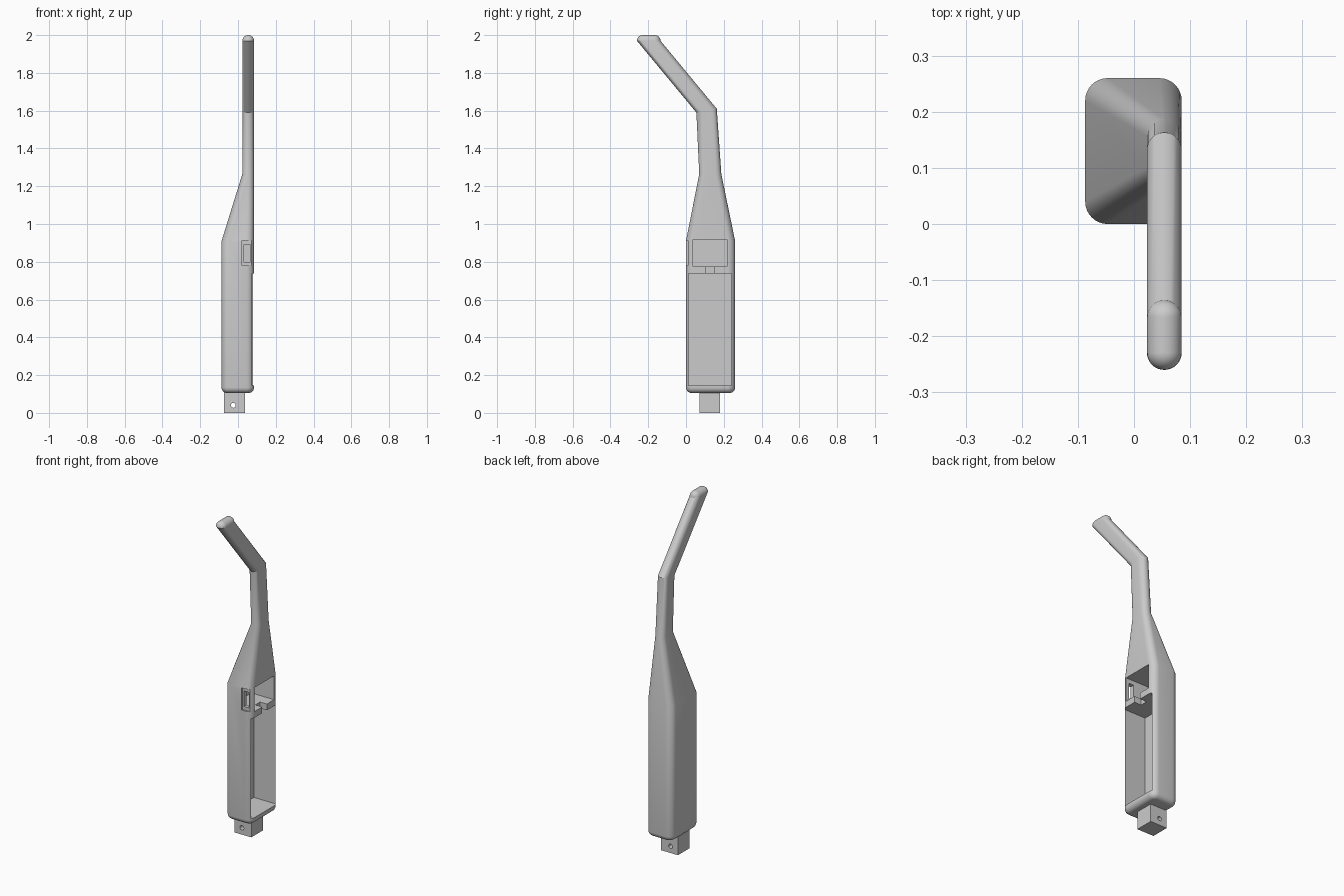
import bpy, bmesh, math

cube = bpy.data.objects.get("Cube")
if cube:
    bpy.data.objects.remove(cube, do_unlink=True)

grey = bpy.data.materials.new("plain grey")
grey.use_nodes = True
grey.diffuse_color = (0.6, 0.6, 0.6, 1)
grey.node_tree.nodes["Principled BSDF"].inputs["Base Color"].default_value = (0.6, 0.6, 0.6, 1)
STEPS = 8


def make_object(name, bm):
    bmesh.ops.recalc_face_normals(bm, faces=bm.faces)
    mesh = bpy.data.meshes.new(name)
    bm.to_mesh(mesh)
    bm.free()
    mesh.materials.append(grey)
    obj = bpy.data.objects.new(name, mesh)
    bpy.context.collection.objects.link(obj)
    return obj


def box(name, x0, x1, y0, y1, z0, z1):
    bm = bmesh.new()
    bmesh.ops.create_cube(bm, size=1)
    for v in bm.verts:
        v.co = ((x0 + x1) / 2 + v.co.x * (x1 - x0),
                (y0 + y1) / 2 + v.co.y * (y1 - y0),
                (z0 + z1) / 2 + v.co.z * (z1 - z0))
    return make_object(name, bm)


def rounded_ring(bm, x0, x1, y0, z0, y1, z1, r, inset=0):
    """Rounded rectangle whose plane may tilt from (y0, z0) to (y1, z1)."""
    ring = []
    for i, (cx, cy) in enumerate(((x1 - r, y1 - r), (x0 + r, y1 - r),
                                  (x0 + r, y0 + r), (x1 - r, y0 + r))):
        for k in range(STEPS + 1):
            a = math.pi / 2 * (i + k / STEPS)
            x = cx + (r - inset) * math.cos(a)
            y = cy + (r - inset) * math.sin(a)
            z = z0 + (z1 - z0) * (y - y0) / (y1 - y0)
            ring.append(bm.verts.new((x, y, z)))
    return ring


def cut(obj, cutters):
    bpy.context.view_layer.objects.active = obj
    for c in cutters:
        mod = obj.modifiers.new("cut", 'BOOLEAN')
        mod.operation = 'DIFFERENCE'
        mod.solver = 'EXACT'
        mod.object = c
        bpy.ops.object.modifier_apply(modifier=mod.name)
        bpy.data.objects.remove(c, do_unlink=True)


def smooth(obj):
    bpy.ops.object.select_all(action='DESELECT')
    obj.select_set(True)
    bpy.context.view_layer.objects.active = obj
    bpy.ops.object.shade_smooth_by_angle(angle=math.radians(25))


# Handle shell: rounded foot, straight grip, taper, neck, bent arm, rounded tip
L, R, NECK = -0.087, 0.085, 0.023
bm = bmesh.new()
rings = []
for k in range(7):
    a = math.pi / 2 * k / 6
    z = 0.135 - 0.03 * math.cos(a)
    rings.append(rounded_ring(bm, L, R, 0, z, 0.26, z, 0.04, 0.03 * (1 - math.sin(a))))
rings.append(rounded_ring(bm, L, R, 0, 0.91, 0.26, 0.91, 0.04))
rings.append(rounded_ring(bm, NECK, R, 0.07, 1.265, 0.187, 1.265, 0.0309))
rings.append(rounded_ring(bm, NECK, R, 0.055, 1.59, 0.163, 1.61, 0.0309))
for k in range(7):
    a = math.pi / 2 * k / 6
    z = 1.97 + 0.03 * math.sin(a)
    rings.append(rounded_ring(bm, NECK, R, -0.26, z, -0.135, z, 0.0309, 0.03 * (1 - math.cos(a))))
n = len(rings[0])
for lo, hi in zip(rings, rings[1:]):
    for i in range(n):
        j = (i + 1) % n
        bm.faces.new((lo[i], lo[j], hi[j], hi[i]))
bm.faces.new(rings[0])
bm.faces.new(rings[-1])
handle = make_object("handle_shell", bm)

# Battery bay, switch bay, wire notch and front switch slot
cut(handle, [
    box("battery_bay", -0.065, 0.12, 0.014, 0.242, 0.145, 0.738),
    box("switch_bay", -0.065, 0.12, 0.036, 0.218, 0.775, 0.917),
    box("wire_notch", 0.04, 0.12, 0.106, 0.15, 0.72, 0.79),
    box("switch_recess", 0.022, 0.075, -0.05, 0.01, 0.78, 0.912),
    box("switch_slot", 0.032, 0.065, -0.05, 0.05, 0.8, 0.892),
])
smooth(handle)

# Square plug below the handle with a cross pin hole
plug = box("square_plug", -0.073, 0.037, 0.072, 0.18, 0, 0.12)
bm = bmesh.new()
bmesh.ops.create_cone(bm, cap_ends=True, segments=24, radius1=0.013, radius2=0.013, depth=0.4)
for v in bm.verts:
    v.co = (v.co.x - 0.025, v.co.z + 0.126, v.co.y + 0.04)
cut(plug, [make_object("pin_hole", bm)])
smooth(plug)
